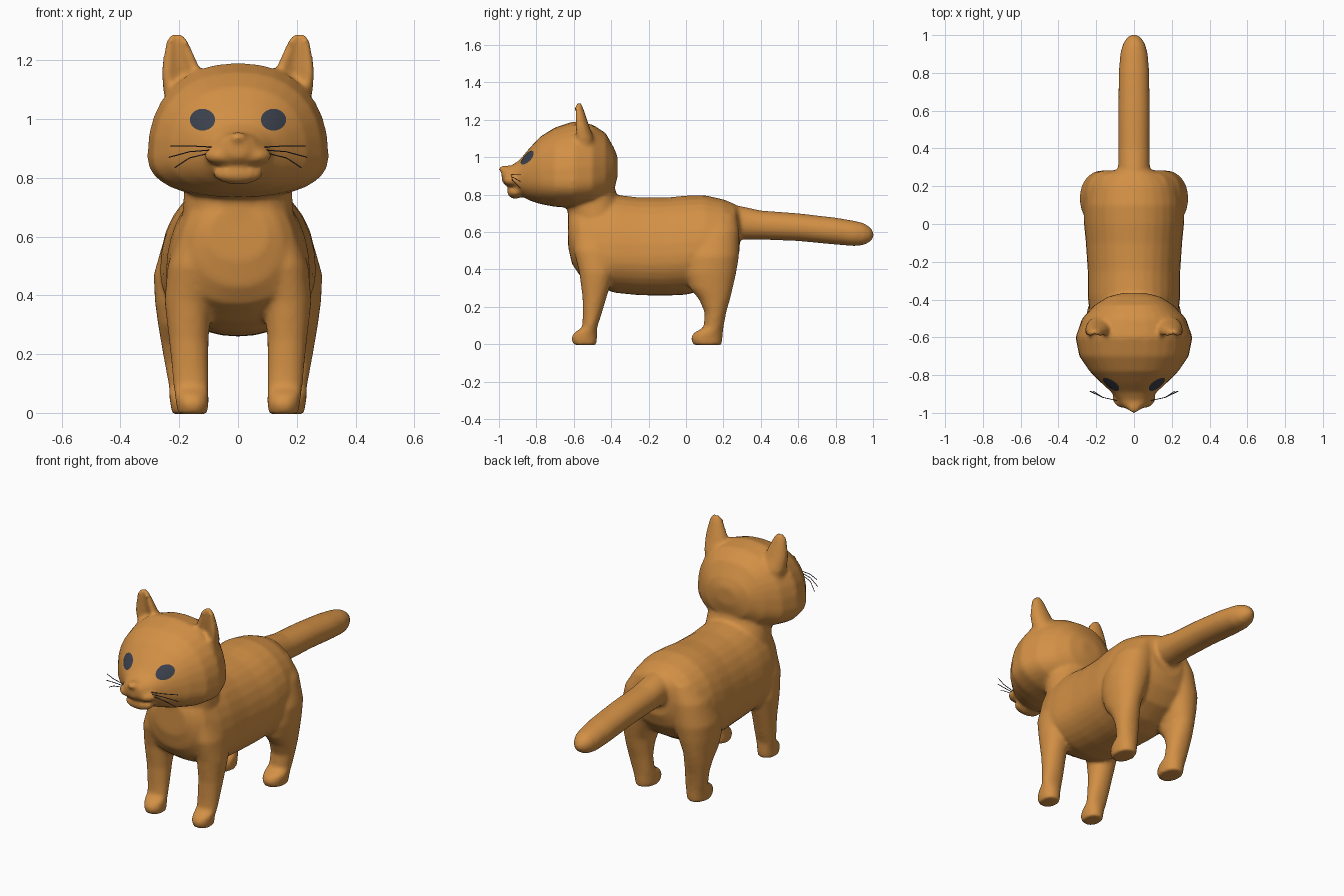
import bpy, bmesh, math
from mathutils import Vector, Matrix

if "Cube" in bpy.data.objects:
    bpy.data.objects.remove(bpy.data.objects["Cube"])


def material(name, rgb):
    m = bpy.data.materials.new(name)
    m.diffuse_color = (*rgb, 1)
    m.use_nodes = True
    m.node_tree.nodes["Principled BSDF"].inputs["Base Color"].default_value = m.diffuse_color
    return m


orange = material("orange fur", (0.65, 0.28, 0.06))
dark = material("dark slate", (0.045, 0.052, 0.072))


def spow(v, p):
    return math.copysign(abs(v) ** p, v)


def loft(bm, axis, rings, power=2.1, side=1, dent=0.0, n=32):
    """Skin rounded rings (t, x0, x1, v0, v1[, v_mid]); v is z for axis y, y for axis z."""
    loops = []
    for t, x0, x1, v0, v1, *mid in rings:
        vm = mid[0] if mid else (v0 + v1) / 2
        loop = []
        for i in range(n):
            a = 2 * math.pi * i / n
            c, s = spow(math.cos(a), 2 / power), spow(math.sin(a), 2 / power)
            x = side * ((x0 + x1) / 2 + (x1 - x0) / 2 * c)
            v = vm + (v1 - vm if s > 0 else (vm - v0) * (1 - dent * s ** 4)) * s
            loop.append(bm.verts.new((x, t, v) if axis == "y" else (x, v, t)))
        loops.append(loop)
    faces = [bm.faces.new((p[i], p[(i + 1) % n], q[(i + 1) % n], q[i]))
             for p, q in zip(loops, loops[1:]) for i in range(n)]
    faces += [bm.faces.new(loops[0]), bm.faces.new(loops[-1])]
    bmesh.ops.recalc_face_normals(bm, faces=faces)


def blob(bm, centre, radii):
    bmesh.ops.create_uvsphere(bm, u_segments=24, v_segments=16, radius=1,
                              matrix=Matrix.Translation(centre) @ Matrix.Diagonal((*radii, 1)))


def sym(rings):
    return [(t, -rx, rx, *rest) for t, rx, *rest in rings]


def add_object(name, bm, mat):
    me = bpy.data.meshes.new(name)
    bm.to_mesh(me)
    bm.free()
    me.materials.append(mat)
    for p in me.polygons:
        p.use_smooth = True
    ob = bpy.data.objects.new(name, me)
    bpy.context.collection.objects.link(ob)
    return ob


bm = bmesh.new()
# torso
loft(bm, "y", sym([
    (-.63, .10, .52, .70, .60), (-.61, .15, .43, .74, .58), (-.57, .20, .37, .78, .52),
    (-.48, .235, .31, .80, .47), (-.38, .245, .275, .80, .47), (-.25, .245, .262, .785, .47),
    (-.10, .255, .26, .785, .47), (0, .265, .265, .795, .48), (.10, .265, .29, .797, .50),
    (.20, .25, .35, .775, .50), (.26, .19, .43, .75, .55), (.287, .10, .50, .73, .60)]))
# neck
loft(bm, "z", sym([
    (.55, .15, -.61, -.40), (.65, .19, -.63, -.32), (.74, .185, -.635, -.345),
    (.80, .18, -.625, -.37), (.90, .17, -.60, -.40)]))
# head
loft(bm, "y", sym([
    (-.365, .06, .90, 1.0, .95), (-.385, .14, .82, 1.05, .93), (-.43, .21, .77, 1.13, .90),
    (-.50, .275, .74, 1.175, .88), (-.60, .31, .73, 1.192, .87), (-.70, .29, .735, 1.16, .87),
    (-.78, .235, .75, 1.11, .88), (-.84, .175, .77, 1.045, .89), (-.89, .12, .80, .985, .89),
    (-.93, .09, .84, .958, .885), (-.965, .065, .85, .95, .89), (-.985, .03, .87, .945, .91)]),
    power=2.25)
# nose, chin and lips
blob(bm, (0, -.967, .937), (.032, .036, .02))
blob(bm, (0, -.912, .815), (.085, .045, .037))
for s in (1, -1):
    blob(bm, (s * .052, -.925, .875), (.062, .05, .032))
    # ear with a hollow front
    loft(bm, "z", [
        (1.02, .09, .24, -.60, -.49), (1.10, .10, .255, -.615, -.49), (1.16, .125, .26, -.614, -.515),
        (1.22, .15, .253, -.611, -.535), (1.265, .17, .243, -.608, -.55),
        (1.29, .19, .228, -.598, -.56)], side=s, dent=.9)
    # front leg and paw
    loft(bm, "z", [
        (-.004, .105, .205, -.60, -.48), (.03, .10, .21, -.615, -.475), (.06, .10, .215, -.60, -.475),
        (.09, .10, .22, -.555, -.475), (.15, .10, .225, -.552, -.455), (.25, .10, .235, -.553, -.425),
        (.38, .09, .25, -.57, -.385), (.50, .08, .24, -.60, -.37), (.62, .06, .20, -.60, -.40)], side=s)
    # hind leg, thigh and paw
    loft(bm, "z", [
        (-.004, .11, .225, .04, .19), (.03, .105, .23, .025, .195), (.06, .105, .235, .04, .197),
        (.09, .11, .235, .095, .20), (.17, .115, .25, .10, .215), (.24, .115, .262, .07, .235),
        (.30, .11, .272, .02, .25), (.38, .08, .283, -.01, .268), (.47, .05, .287, -.01, .283),
        (.60, .03, .25, .03, .285), (.70, .03, .18, .06, .27)], side=s)
# tail
loft(bm, "y", sym([
    (.20, .085, .57, .75), (.30, .084, .56, .737), (.40, .083, .56, .715), (.60, .083, .552, .70),
    (.80, .081, .533, .677), (.90, .073, .525, .66), (.95, .06, .53, .648), (.985, .04, .548, .625),
    (1.002, .015, .57, .60)]))
cat = add_object("cat_body", bm, orange)

# blend all parts into one soft skin
remesh = cat.modifiers.new("blend", "REMESH")
remesh.mode = "VOXEL"
remesh.voxel_size = 0.011
remesh.use_smooth_shade = True
soften = cat.modifiers.new("soften", "SMOOTH")
soften.factor = 0.5
soften.iterations = 6

for s, label in ((1, "left"), (-1, "right")):
    # eye plate laid on the face
    bm = bmesh.new()
    prev = [bm.verts.new((s * .121, -1.2, .998))]
    for k in range(1, 6):
        ring = [bm.verts.new((s * (.121 + .043 * k / 5 * math.cos(a)), -1.2,
                              .998 + .037 * k / 5 * math.sin(a)))
                for a in (2 * math.pi * i / 24 for i in range(24))]
        for i in range(24):
            j = (i + 1) % 24
            quad = (prev[0], ring[i], ring[j]) if k == 1 else (prev[i], ring[i], ring[j], prev[j])
            bm.faces.new(quad if s > 0 else quad[::-1])
        prev = ring
    eye = add_object(label + "_eye", bm, dark)
    wrap = eye.modifiers.new("lay on face", "SHRINKWRAP")
    wrap.target = cat
    wrap.wrap_method = "PROJECT"
    wrap.use_project_y = True
    wrap.use_positive_direction = True
    wrap.offset = 0.004

    # three whiskers
    curve = bpy.data.curves.new(label + "_whiskers", "CURVE")
    curve.dimensions = "3D"
    curve.bevel_depth = 0.002
    curve.bevel_resolution = 1
    curve.use_fill_caps = True
    for z0, z1, z2, x2 in ((.905, .909, .908, .23), (.895, .889, .870, .235), (.886, .868, .835, .215)):
        sp = curve.splines.new("POLY")
        sp.points.add(2)
        for p, co in zip(sp.points, ((.09, -.935, z0), (.165, -.918, z1), (x2, -.885, z2))):
            p.co = (s * co[0], co[1], co[2], 1)
    curve.materials.append(dark)
    bpy.context.collection.objects.link(bpy.data.objects.new(label + "_whiskers", curve))
